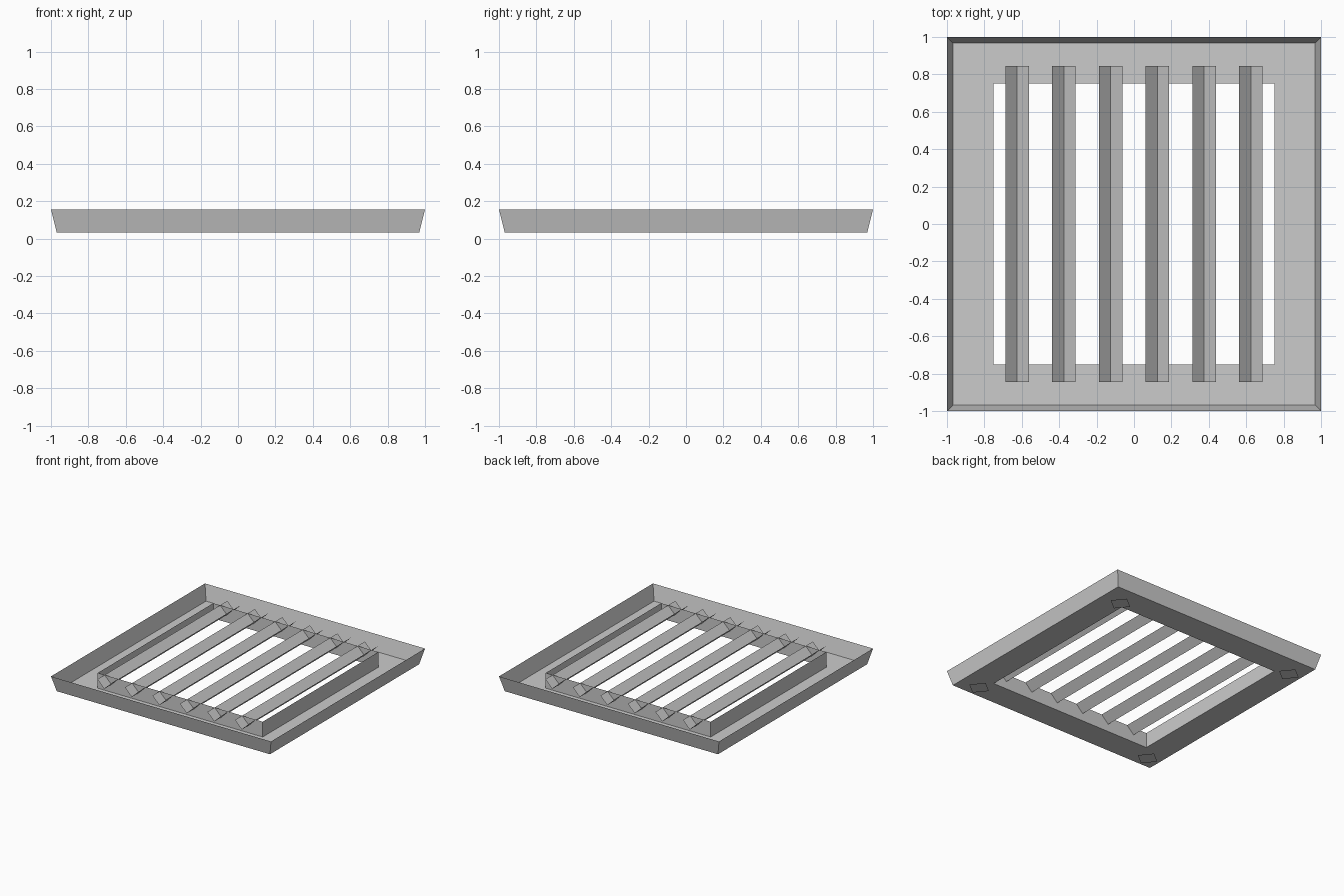
import bpy, bmesh, math

if "Cube" in bpy.data.objects:
    bpy.data.objects.remove(bpy.data.objects["Cube"])

U = 1 / 32
Z0, Z1 = U, 5 * U


def finish(name, bm):
    me = bpy.data.meshes.new(name)
    bm.to_mesh(me)
    bm.free()
    ob = bpy.data.objects.new(name, me)
    bpy.context.collection.objects.link(ob)
    return ob


# Tray: flared outer wall, flat floor ring and upright inner wall, as one sheet
bm = bmesh.new()
rings = []
for half, z in [(1.0, Z1), (31 * U, Z0), (24 * U, Z0), (24 * U, Z1)]:
    rings.append([bm.verts.new((sx * half, sy * half, z))
                  for sx, sy in ((-1, -1), (1, -1), (1, 1), (-1, 1))])
for a, b in zip(rings, rings[1:]):
    for i in range(4):
        j = (i + 1) % 4
        bm.faces.new((a[j], a[i], b[i], b[j]))
finish("tray_frame", bm)

# Six open V-shaped channels resting through the inner wall
half, length = 2 * U, 27 * U
for k in range(6):
    x = -0.625 + 0.25 * k
    bm = bmesh.new()
    rows = [[bm.verts.new((x + dx, y, z)) for y in (-length, length)]
            for dx, z in ((-half, Z1), (0, Z1 - half), (half, Z1))]
    for a, b in zip(rows, rows[1:]):
        bm.faces.new((a[0], b[0], b[1], a[1]))
    finish(f"grate_channel_{k + 1}", bm)

# Flat square foot pads turned on the diagonal under the corners
for sx in (-1, 1):
    for sy in (-1, 1):
        bm = bmesh.new()
        pad = []
        for i in range(4):
            a = -i * math.pi / 2 - math.radians(6)
            pad.append(bm.verts.new((sx * 0.828 + 0.088 * math.cos(a),
                                     sy * 0.828 + 0.088 * math.sin(a), 0)))
        bm.faces.new(pad)
        side = ("back" if sy > 0 else "front") + ("_right" if sx > 0 else "_left")
        finish("foot_pad_" + side, bm)
